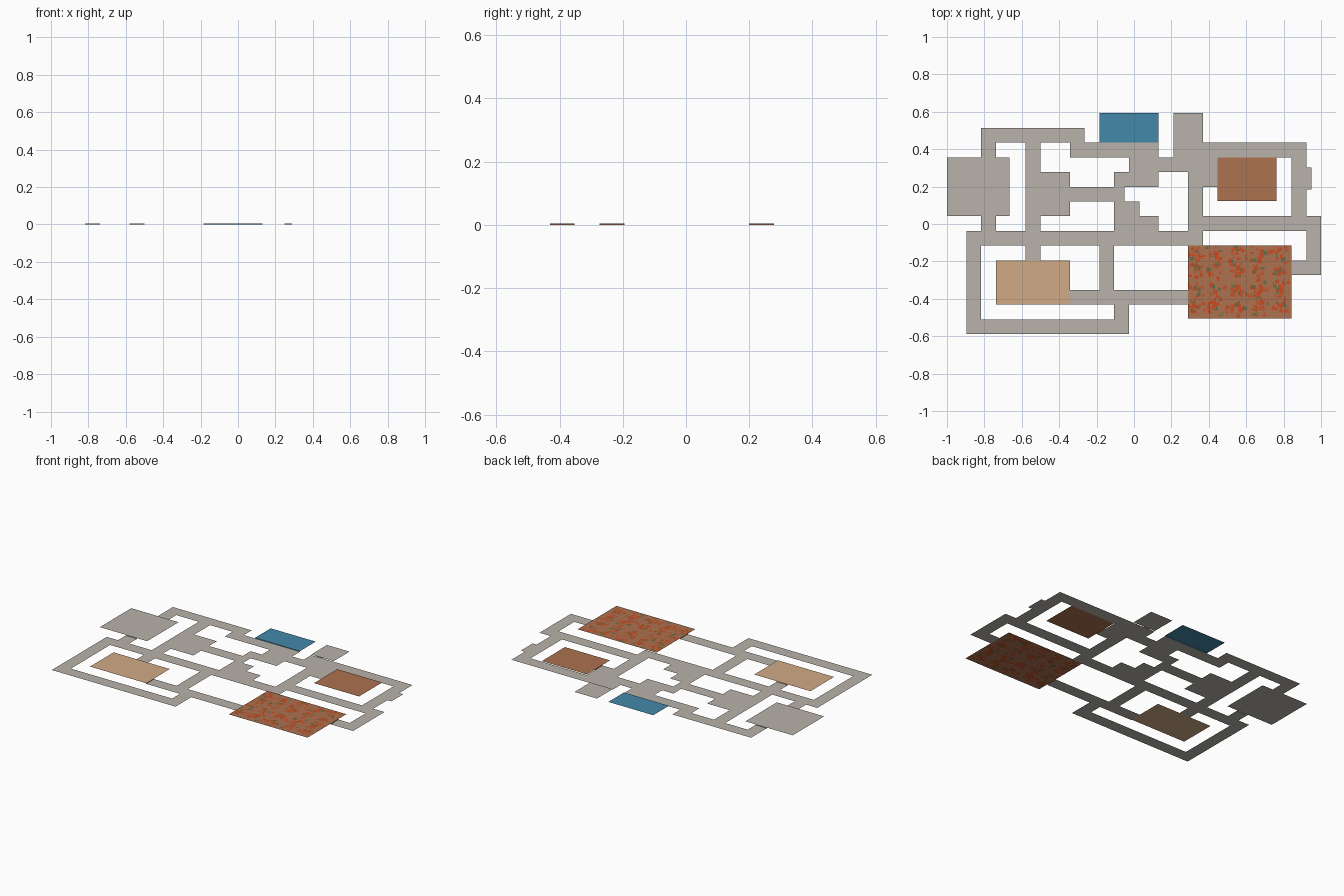
import bpy, bmesh, random

if "Cube" in bpy.data.objects:
    bpy.data.objects.remove(bpy.data.objects["Cube"])

CX, CY = 0.0790, 0.0787      # size of one floor-plan cell
ROOM_Z, HALL_Z = 0.004, 0.0  # rooms sit one tiny step above the corridors


def gx(i):
    return 1 - CX * (24 - i)


def gy(j):
    return -0.588 + CY * j


def material(name, rgb):
    m = bpy.data.materials.new(name)
    m.diffuse_color = (*rgb, 1)
    m.use_nodes = True
    m.node_tree.nodes["Principled BSDF"].inputs["Base Color"].default_value = m.diffuse_color
    return m


STONE = material("grey stone", (0.485, 0.447, 0.40))
CLAY = material("terracotta", (0.415, 0.168, 0.080))
SAND = material("sand", (0.64, 0.41, 0.24))
WATER = material("blue", (0.056, 0.25, 0.40))
RED = material("flower red", (0.58, 0.07, 0.015))
GREEN = material("leaf green", (0.12, 0.15, 0.06))


def finish(name, bm, mats):
    me = bpy.data.meshes.new(name)
    bm.to_mesh(me)
    bm.free()
    for m in mats:
        me.materials.append(m)
    ob = bpy.data.objects.new(name, me)
    bpy.context.collection.objects.link(ob)
    return ob


def quad(bm, x0, y0, x1, y1, z, mat=0):
    f = bm.faces.new([bm.verts.new(p) for p in
                      ((x0, y0, z), (x1, y0, z), (x1, y1, z), (x0, y1, z))])
    f.material_index = mat


# corridors: cell rectangles (left, bottom, right, top) merged into one sheet
HALLS = [
    (1, 13, 8, 14), (1, 12, 2, 13), (7, 12, 13, 13), (14, 12, 23, 13),
    (11, 10, 13, 12), (10, 10, 13, 11), (13, 11, 17, 12), (15, 10, 17, 11),
    (15, 6, 16, 10), (5, 8, 7, 11), (4, 5, 5, 13), (5, 9, 10.7, 10),
    (10, 8, 11.7, 9), (10, 7, 13, 8), (0, 6, 16, 7), (1, 7, 2, 8),
    (0, 0, 1, 7), (0, 0, 11, 1), (10, 1, 11, 2), (7, 2, 15, 3),
    (9, 3, 10, 6), (22, 8, 23, 12), (23, 9.8, 23.35, 11.3), (15, 7, 24, 8),
    (23, 4, 24, 7), (22, 4, 23, 5),
]
xs = sorted({v for r in HALLS for v in (r[0], r[2])})
ys = sorted({v for r in HALLS for v in (r[1], r[3])})
bm = bmesh.new()
for a, b in zip(xs, xs[1:]):
    for c, d in zip(ys, ys[1:]):
        mx, my = (a + b) / 2, (c + d) / 2
        if any(r[0] < mx < r[2] and r[1] < my < r[3] for r in HALLS):
            quad(bm, gx(a), gy(c), gx(b), gy(d), HALL_Z)
bmesh.ops.remove_doubles(bm, verts=bm.verts, dist=0.0005)
finish("corridors", bm, [STONE])

# flower bed pattern: clumps of red petals with some leaves, 5 by 4, on a fine grid
random.seed(4)
NX, NY = 100, 70
SPOTS = {}
for i in range(5):
    for j in range(4):
        for k in range(16):
            u = round(5 + 20.5 * i + random.gauss(0, 4))
            v = round(9 + 17.5 * j + random.gauss(0, 4.5))
            for du in range(random.randint(2, 4)):
                for dv in range(random.randint(1, 4)):
                    SPOTS[u + du, v + dv] = 2 if k % 5 == 4 else 1


def flower_floor(bm, x0, y0, x1, y1):
    dx, dy = (x1 - x0) / NX, (y1 - y0) / NY
    for u in range(NX):
        for v in range(NY):
            quad(bm, x0 + u * dx, y0 + v * dy, x0 + (u + 1) * dx,
                 y0 + (v + 1) * dy, ROOM_Z, SPOTS.get((u, v), 0))
    bmesh.ops.remove_doubles(bm, verts=bm.verts, dist=0.0005)


# rooms: floor sheet plus door risers (x0, y0, x1, y1 in cells) down to the corridor
ROOMS = {
    "square_room": ((-1.31, 8, 2.9, 12), STONE, [(1, 8, 2, 8), (2, 12, 1, 12)]),
    "sand_room": ((2, 2, 7, 5), SAND, [(5, 5, 4, 5), (7, 2, 7, 3)]),
    "pool_room": ((9, 13, 13, 15), WATER, [(9, 13, 13, 13)]),
    "store_room": ((14, 13, 16, 15), STONE, [(14.5, 13, 15, 13)]),
    "clay_room": ((17, 9.05, 21, 12), CLAY, [(17, 11, 17, 10)]),
    "flower_room": ((15, 1.05, 22, 6), CLAY, [(15, 3, 15, 2), (22, 4, 22, 5)]),
}
for name, (r, mat, doors) in ROOMS.items():
    bm = bmesh.new()
    box = (gx(r[0]), gy(r[1]), gx(r[2]), gy(r[3]))
    if name == "flower_room":
        flower_floor(bm, *box)
    else:
        quad(bm, *box, ROOM_Z)
    for a, b, c, d in doors:
        p, q = (gx(a), gy(b)), (gx(c), gy(d))
        bm.faces.new([bm.verts.new(v) for v in
                      ((*p, HALL_Z), (*q, HALL_Z), (*q, ROOM_Z), (*p, ROOM_Z))])
    finish(name, bm, [mat, RED, GREEN] if name == "flower_room" else [mat])
